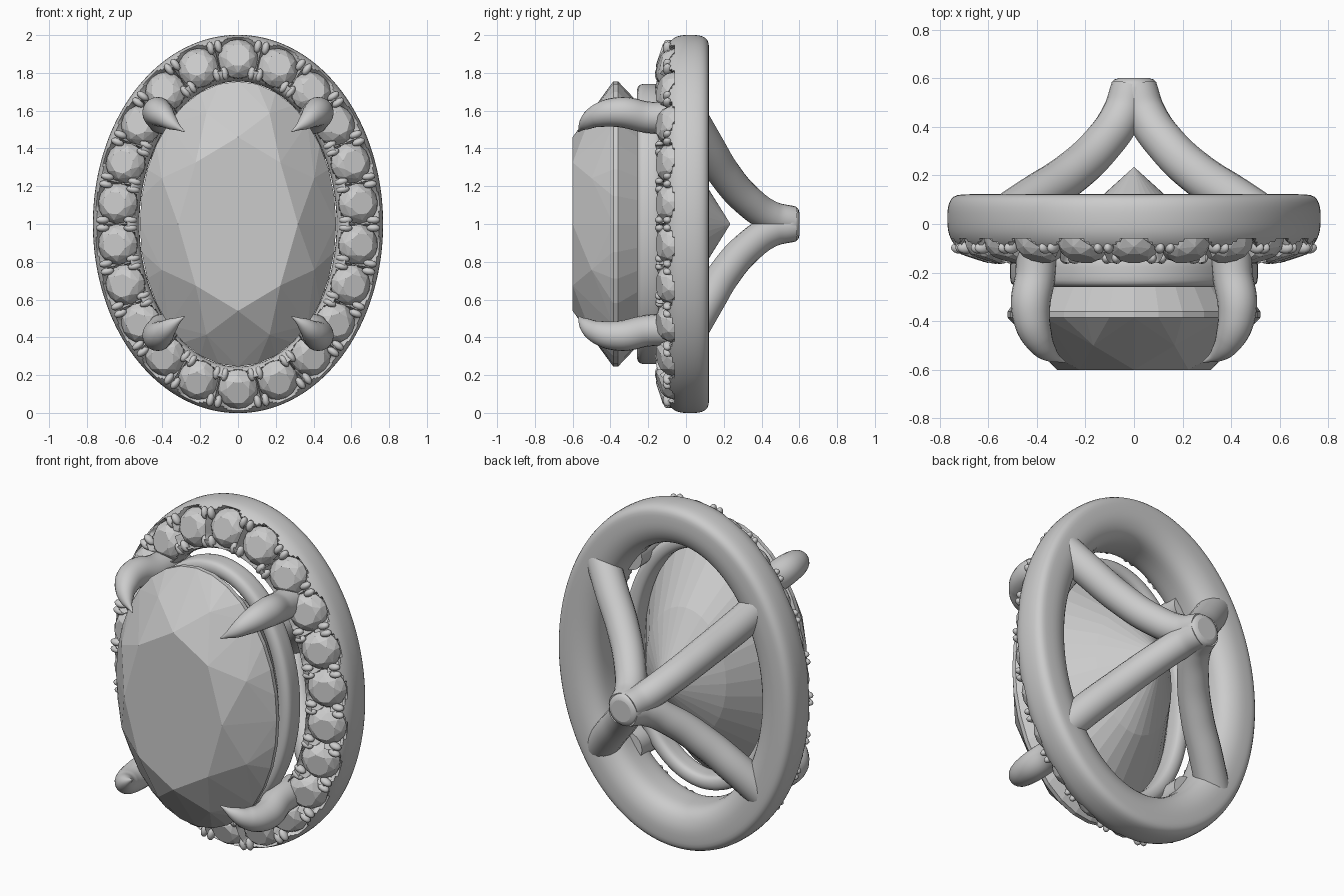
import bpy, bmesh, math
from mathutils import Matrix, Vector

cube = bpy.data.objects.get("Cube")
if cube:
    bpy.data.objects.remove(cube, do_unlink=True)

mat = bpy.data.materials.new("soft grey")
mat.use_nodes = True
mat.diffuse_color = (0.6, 0.6, 0.6, 1)
mat.node_tree.nodes["Principled BSDF"].inputs["Base Color"].default_value = (0.6, 0.6, 0.6, 1)

CENTRE = Vector((0, 0, 1))
FRONT = Vector((0, -1, 0))
STONES = 22


def add_object(name, mesh, matrix=Matrix()):
    if not mesh.materials:
        mesh.materials.append(mat)
    obj = bpy.data.objects.new(name, mesh)
    bpy.context.scene.collection.objects.link(obj)
    obj.matrix_world = matrix
    return obj


def finish(bm, name, angle=None):
    bmesh.ops.recalc_face_normals(bm, faces=bm.faces[:])
    mesh = bpy.data.meshes.new(name)
    bm.to_mesh(mesh)
    bm.free()
    if angle:
        mesh.shade_smooth()
        mesh.set_sharp_from_angle(angle=math.radians(angle))
    return mesh


def ellipse_frames(a, b, count):
    """Evenly spaced (point, outward) pairs, starting at the top."""
    steps = 6000
    pts = [Vector((a * math.sin(math.tau * i / steps), 0, b * math.cos(math.tau * i / steps)))
           for i in range(steps + 1)]
    total = sum((q - p).length for p, q in zip(pts, pts[1:]))
    frames, run = [], 0.0
    for p, q in zip(pts, pts[1:]):
        if len(frames) < count and run >= total * len(frames) / count - 1e-4:
            frames.append((p + CENTRE, Vector((p.x / a**2, 0, p.z / b**2)).normalized()))
        run += (q - p).length
    return frames


def smooth_loop(points, sub):
    """Closed Catmull-Rom loop through 2D points."""
    n, out = len(points), []
    for i in range(n):
        p0, p1, p2, p3 = (Vector(points[(i + k) % n]) for k in (-1, 0, 1, 2))
        for s in range(sub):
            t = s / sub
            out.append(0.5 * (2 * p1 + (p2 - p0) * t + (2 * p0 - 5 * p1 + 4 * p2 - p3) * t**2
                              + (3 * p1 - p0 - 3 * p2 + p3) * t**3))
    return out


def ring(frames, profile, adjust=lambda p: p):
    """Sweep an (outward, y) profile round the frames."""
    bm = bmesh.new()
    rows = [[bm.verts.new(adjust(c + out * o + Vector((0, y, 0)))) for o, y in profile]
            for c, out in frames]
    m = len(profile)
    for i, row in enumerate(rows):
        nxt = rows[(i + 1) % len(rows)]
        for j in range(m):
            bm.faces.new((row[j], row[(j + 1) % m], nxt[(j + 1) % m], nxt[j]))
    return bm


def gem_mesh(name, layers, sx, sy):
    """Faceted stone: hull of (count, radius, height, phase) layers."""
    bm = bmesh.new()
    for n, r, h, phase in layers:
        for i in range(n):
            t = math.tau * (i + phase) / n
            bm.verts.new((sx * r * math.cos(t), sy * r * math.sin(t), h))
    bmesh.ops.convex_hull(bm, input=bm.verts[:])
    bmesh.ops.dissolve_limit(bm, angle_limit=0.01, verts=bm.verts[:], edges=bm.edges[:])
    return finish(bm, name)


def basis(x, y, z, origin):
    m = Matrix((x, y, z)).transposed().to_4x4()
    m.translation = origin
    return m


def tube(name, points, kind="BEZIER", angle=50):
    """Round tapered tube through (x, y, z, radius) points."""
    curve = bpy.data.curves.new(name, "CURVE")
    curve.dimensions = "3D"
    curve.bevel_depth = 1.0
    curve.bevel_resolution = 8
    curve.resolution_u = 10
    curve.use_fill_caps = True
    spline = curve.splines.new(kind)
    pts = spline.bezier_points if kind == "BEZIER" else spline.points
    pts.add(len(points) - 1)
    for p, (x, y, z, r) in zip(pts, points):
        p.radius = r
        if kind == "BEZIER":
            p.co = (x, y, z)
            p.handle_left_type = p.handle_right_type = "AUTO"
        else:
            p.co = (x, y, z, 1)
    spline.radius_interpolation = "CARDINAL"
    temp = bpy.data.objects.new(name, curve)
    bpy.context.scene.collection.objects.link(temp)
    dg = bpy.context.evaluated_depsgraph_get()
    mesh = bpy.data.meshes.new_from_object(temp.evaluated_get(dg))
    bpy.data.objects.remove(temp, do_unlink=True)
    mesh.shade_smooth()
    mesh.set_sharp_from_angle(angle=math.radians(angle))
    mesh.materials.clear()
    return add_object(name, mesh)


# Seats of the small stones, leaning slightly outward
A, B, TILT = 0.642, 0.875, math.radians(18)
seats = []
for c, out in ellipse_frames(A, B, STONES):
    normal = FRONT * math.cos(TILT) + out * math.sin(TILT)
    seats.append((c + Vector((0, -0.085, 0)), normal, out))


def carve_seat(p):
    if p.y > 0:
        return p
    for c, n, _ in seats:
        h = (p - c).dot(n)
        if h > -0.02 and (p - c - n * h).length < 0.112:
            return p - n * (h + 0.02)
    return p


# Halo band with scalloped seats
halo_profile = [(0.125, -0.01), (0.123, 0.07), (0.1, 0.112), (0.05, 0.122), (-0.02, 0.118),
                (-0.08, 0.09), (-0.112, 0.04), (-0.12, -0.04), (-0.116, -0.11), (-0.095, -0.148),
                (-0.055, -0.16), (0, -0.15), (0.045, -0.13), (0.085, -0.098), (0.112, -0.06)]
halo = ring(ellipse_frames(A, B, STONES * 14), smooth_loop(halo_profile, 3), carve_seat)
add_object("halo_band", finish(halo, "halo_band", 50))

# Small stones set round the halo
small = gem_mesh("halo_stone", [(8, 0.58, 0.06, 0.5), (8, 0.84, 0.038, 0), (16, 1, 0.004, 0),
                                (16, 1, -0.008, 0), (8, 0.3, -0.07, 0)], 0.107, 0.107)
for c, n, out in seats:
    side = out.cross(n).normalized()
    add_object("halo_stone", small, basis(side, n.cross(side), n, c))

# Bead claws in the gaps between small stones
bm = bmesh.new()
for c, out in ellipse_frames(A, B, STONES * 2)[1::2]:
    along = out.cross(FRONT)
    for offset, y in ((0.075, -0.098), (-0.072, -0.14)):
        for side in (-1, 1):
            spot = c + out * offset + along * side * 0.021 + Vector((0, y, 0))
            m = basis(along, FRONT.cross(along), FRONT, spot) @ Matrix.Diagonal((0.02, 0.036, 0.024, 1))
            bmesh.ops.create_uvsphere(bm, u_segments=12, v_segments=8, radius=1, matrix=m)
add_object("bead_claws", finish(bm, "bead_claws", 60))

# Large oval stone
big = gem_mesh("centre_stone", [(8, 0.61, 0.6, 0), (8, 0.84, 0.5, 0.5), (32, 1, 0.385, 0),
                                (32, 1, 0.36, 0), (32, 0.5, 0.0, 0), (1, 0, -0.235, 0)], 0.52, 0.755)
add_object("centre_stone", big, basis(Vector((1, 0, 0)), Vector((0, 0, 1)), FRONT, CENTRE))

# Rail beneath the large stone
rail_profile = [(0.042, -0.195), (0.036, -0.145), (0, -0.13), (-0.036, -0.145),
                (-0.042, -0.195), (-0.036, -0.245), (0, -0.26), (0.036, -0.245)]
rail = ring(ellipse_frames(0.468, 0.7, 128), smooth_loop(rail_profile, 3))
add_object("gallery_rail", finish(rail, "gallery_rail", 60))

# Claws and rear struts, one per quadrant
claw = [(0.4, -0.04, 0.56, 0.085), (0.405, -0.2, 0.565, 0.083), (0.425, -0.35, 0.592, 0.08),
        (0.395, -0.47, 0.572, 0.062), (0.345, -0.535, 0.53, 0.034), (0.285, -0.568, 0.49, 0.004)]
strut = [(0.52, 0.035, 0.55, 0.09), (0.4, 0.115, 0.41, 0.09), (0.27, 0.2, 0.27, 0.088),
         (0.14, 0.32, 0.13, 0.085), (0.05, 0.45, 0.04, 0.083), (0.015, 0.56, 0.015, 0.08)]
for sx, side in ((1, "left"), (-1, "right")):
    for sz, level in ((1, "upper"), (-1, "lower")):
        for part, path in (("claw", claw), ("strut", strut)):
            tube(f"{level}_{side}_{part}", [(sx * x, y, 1 + sz * z, r) for x, y, z, r in path])

# Rounded knob where the struts meet
tube("rear_knob", [(0, 0.42, 1, 0.085), (0, 0.5, 1, 0.1), (0, 0.56, 1, 0.098), (0, 0.582, 1, 0.092),
                   (0, 0.595, 1, 0.08), (0, 0.6, 1, 0.062)], "POLY")
